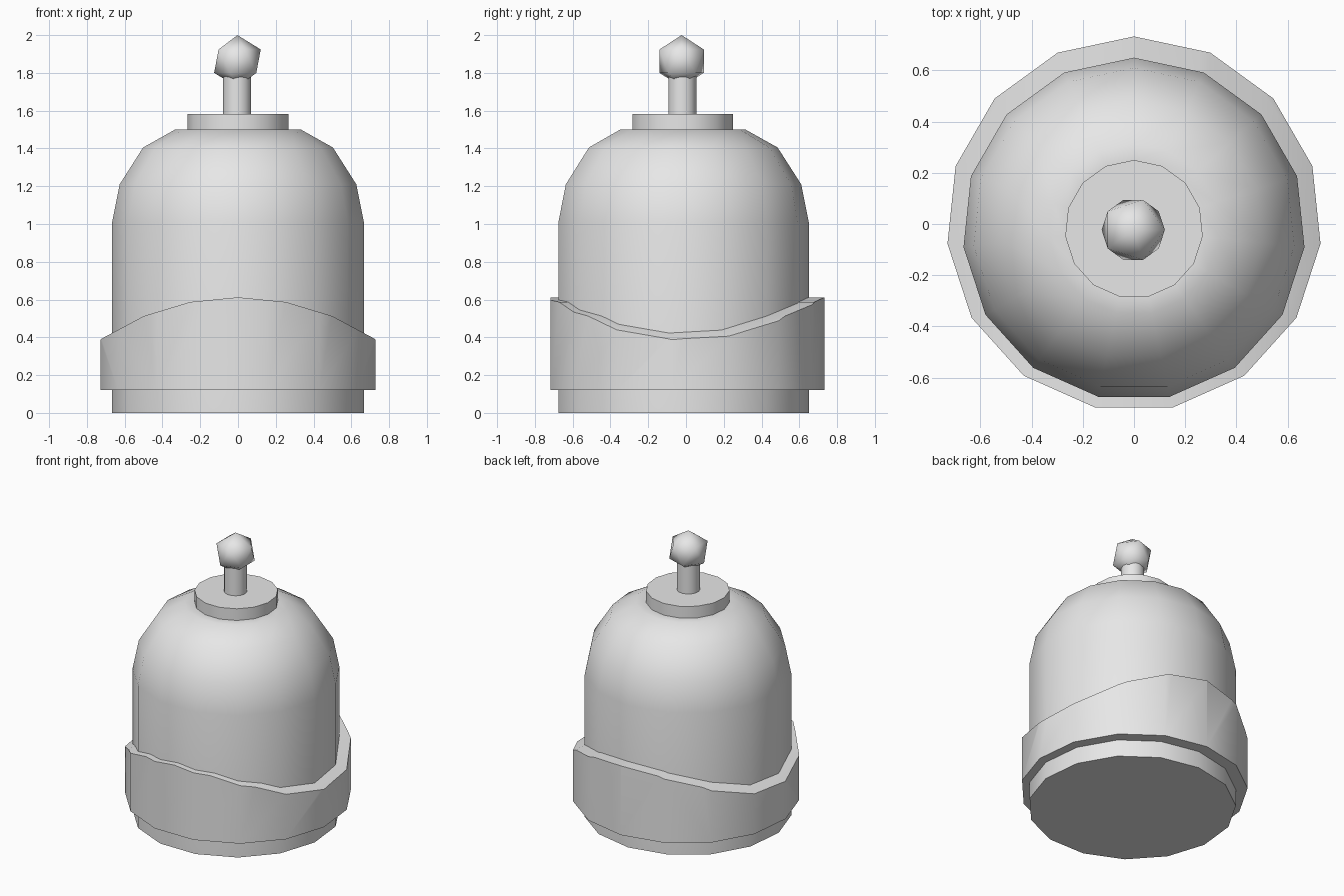
import bpy, bmesh, math

cube = bpy.data.objects.get("Cube")
if cube:
    bpy.data.objects.remove(cube)

SIDES = 15
AXIS_Y = -0.02

grey = bpy.data.materials.new("plain grey")
grey.use_nodes = True
colour = (0.8, 0.8, 0.8, 1)
grey.diffuse_color = colour
grey.node_tree.nodes["Principled BSDF"].inputs["Base Color"].default_value = colour


def add_object(name, bm, smooth_angle=40):
    """Turn a bmesh into a smooth-shaded object."""
    bmesh.ops.recalc_face_normals(bm, faces=bm.faces)
    mesh = bpy.data.meshes.new(name)
    bm.to_mesh(mesh)
    bm.free()
    mesh.materials.append(grey)
    obj = bpy.data.objects.new(name, mesh)
    bpy.context.collection.objects.link(obj)
    smooth(obj, smooth_angle)
    return obj


def smooth(obj, angle):
    bpy.ops.object.select_all(action='DESELECT')
    obj.select_set(True)
    bpy.context.view_layer.objects.active = obj
    bpy.ops.object.shade_smooth_by_angle(angle=math.radians(angle))


def lathe(name, profile, x=0, y=AXIS_Y, sides=SIDES):
    """Closed turned solid from (radius, height) pairs, a corner facing the back."""
    bm = bmesh.new()
    rings = []
    for r, z in profile:
        angles = [math.pi / 2 + i * math.tau / sides for i in range(sides)]
        rings.append([bm.verts.new((x + r * math.cos(a), y + r * math.sin(a), z)) for a in angles])
    for low, high in zip(rings, rings[1:]):
        for i in range(sides):
            j = (i + 1) % sides
            bm.faces.new((low[i], low[j], high[j], high[i]))
    bm.faces.new(rings[0][::-1])
    bm.faces.new(rings[-1])
    return add_object(name, bm)


# Domed body, top plate and post
lathe("domed_body", [(0.67, 0), (0.67, 1.01), (0.63, 1.21), (0.505, 1.405), (0.335, 1.5), (0.27, 1.5)])
lathe("top_plate", [(0.27, 1.49), (0.27, 1.583)])
lathe("post", [(0.075, 1.57), (0.075, 1.8)], x=-0.005)

# Faceted knob
bm = bmesh.new()
bmesh.ops.create_icosphere(bm, subdivisions=1, radius=0.138)
bmesh.ops.translate(bm, verts=bm.verts, vec=(-0.003, AXIS_Y - 0.003, 1.862))
add_object("knob", bm, 180)

# Band whose top edge arches from side to side
band = lathe("arched_band", [(0.733, 0.12), (0.733, 0.8)], y=0)
ARCH = 1.3
bm = bmesh.new()
corners = []
for i in range(32):
    a = i * math.tau / 32
    corners.append(bm.verts.new((ARCH * math.sin(a), -1, 0.612 - ARCH + ARCH * math.cos(a))))
front = bm.faces.new(corners)
sweep = bmesh.ops.extrude_face_region(bm, geom=[front])
bmesh.ops.translate(bm, vec=(0, 2, 0), verts=[v for v in sweep["geom"] if isinstance(v, bmesh.types.BMVert)])
cutter = add_object("arch_cutter", bm)
cutter.hide_render = True

cut = band.modifiers.new("arch", 'BOOLEAN')
cut.operation = 'INTERSECT'
cut.solver = 'EXACT'
cut.object = cutter
bpy.context.view_layer.objects.active = band
bpy.ops.object.modifier_apply(modifier=cut.name)
bpy.data.objects.remove(cutter)
smooth(band, 40)
